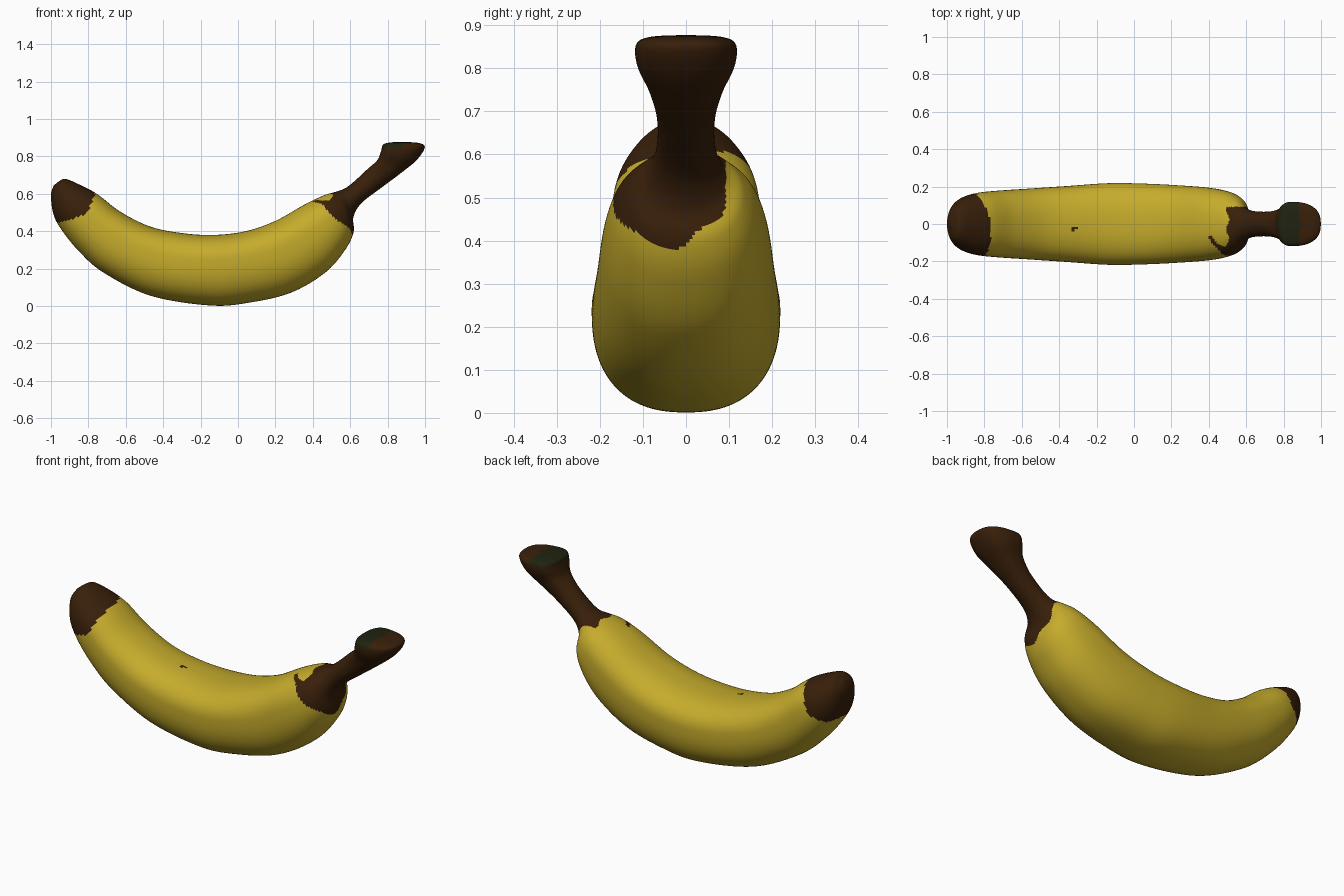
import bpy, bmesh, math
from mathutils import Vector

cube = bpy.data.objects.get("Cube")
if cube:
    bpy.data.objects.remove(cube, do_unlink=True)

SIDES = 128     # points around each section
STEPS = 10      # subdivisions between stations

# Stations along the fruit: inner edge x, z, outer edge x, z, half width
STATIONS = [
    (-.96, .665, -.985, .645, .02),
    (-.925, .68, -1.0, .59, .085),
    (-.86, .655, -.985, .485, .135),
    (-.755, .60, -.938, .40, .165),
    (-.63, .505, -.848, .29, .178),
    (-.47, .425, -.718, .178, .188),
    (-.30, .39, -.468, .055, .202),
    (-.13, .38, -.15, .003, .218),
    (.04, .40, .06, .018, .216),
    (.20, .455, .285, .072, .207),
    (.36, .545, .468, .18, .193),
    (.46, .592, .573, .30, .17),
    (.52, .61, .618, .395, .135),
    (.57, .628, .617, .475, .09),
    (.62, .665, .66, .55, .069),
    (.69, .73, .77, .635, .067),
    (.745, .78, .87, .71, .085),
    (.765, .83, .955, .78, .114),
    (.775, .862, .998, .845, .115),
    (.81, .874, .975, .87, .083),
    (.87, .877, .90, .877, .015),
]


def material(name, rgb):
    mat = bpy.data.materials.new(name)
    mat.use_nodes = True
    mat.diffuse_color = (*rgb, 1)
    shader = mat.node_tree.nodes["Principled BSDF"]
    shader.inputs["Base Color"].default_value = (*rgb, 1)
    shader.inputs["Roughness"].default_value = .6
    return mat


def spline(a, b, c, d, t):
    """Smooth blend from b to c, guided by the neighbours a and d."""
    return (b * 2 + (c - a) * t + (a * 2 - b * 5 + c * 4 - d) * t ** 2
            + (b * 3 - a - c * 3 + d) * t ** 3) / 2


def refine(stations):
    pts = [Vector(s) for s in stations]
    pts = [pts[0]] + pts + [pts[-1]]
    out = []
    for i in range(len(pts) - 3):
        out += [spline(*pts[i:i + 4], k / STEPS) for k in range(STEPS)]
    return out + [pts[-1]]


def section(station):
    """Slightly squared oval, widest toward the inner edge where it is full."""
    ix, iz, ox, oz, width = station
    inner, outer = Vector((ix, 0, iz)), Vector((ox, 0, oz))
    shift = max(0, 2 * (width - .1), min(.35, 4 * (ix - .69)))
    mid = (inner + outer) / 2 + (inner - outer) / 2 * shift
    power = 2 / (2.05 + 1.5 * shift)
    ring = []
    for k in range(SIDES):
        angle = math.tau * k / SIDES
        c, s = math.cos(angle), math.sin(angle)
        edge = inner if c > 0 else outer
        side = math.copysign(abs(s) ** power, s)
        ring.append(mid + (edge - mid) * abs(c) ** power
                    + Vector((0, width * side, 0)))
    return ring


def colour_index(p):
    # Green patch on top of the cut stem
    if p.z > .848 and p.x < .885:
        return 2
    # Stem, with a ragged patch running down one shoulder
    if p.x > .3:
        if p.y > .092:
            return int(p.x > .7)
        if p.z > .565:
            return int(p.x > .5 + .008 * math.sin(60 * p.y))
        reach = .65 * p.x + .75 * p.z + .01 * math.sin(45 * p.y + 9 * p.z)
        return int(reach > .69 + .7 * max(0, p.y))
    # Blossom end
    if p.x < -.7:
        ragged = .008 * math.sin(30 * p.y + 25 * p.x)
        edge = p.x < -.765 + .4 * (p.z - .6) - .35 * max(0, p.y)
        return int(edge and p.z > .5 + .3 * (p.x + .8) + ragged)
    # Small blemish on the inner curve
    spot = math.hypot((p.x + .32) / .02, (p.y + .022) / .012)
    return int(p.z > .3 and spot < 1)


# Loft the whole fruit as one skin
bm = bmesh.new()
rings = [[bm.verts.new(p) for p in section(s)] for s in refine(STATIONS)]
for r, q in zip(rings, rings[1:]):
    for k in range(SIDES):
        n = (k + 1) % SIDES
        bm.faces.new((r[k], r[n], q[n], q[k]))
bm.faces.new(rings[0])
bm.faces.new(rings[-1])
bmesh.ops.recalc_face_normals(bm, faces=bm.faces)
for face in bm.faces:
    face.smooth = True
    face.material_index = colour_index(face.calc_center_median())

mesh = bpy.data.meshes.new("banana")
bm.to_mesh(mesh)
bm.free()
mesh.materials.append(material("ripe_yellow", (.56, .41, .025)))
mesh.materials.append(material("dark_brown", (.040, .014, .003)))
mesh.materials.append(material("dark_green", (.014, .017, .005)))
banana = bpy.data.objects.new("banana", mesh)
bpy.context.collection.objects.link(banana)
